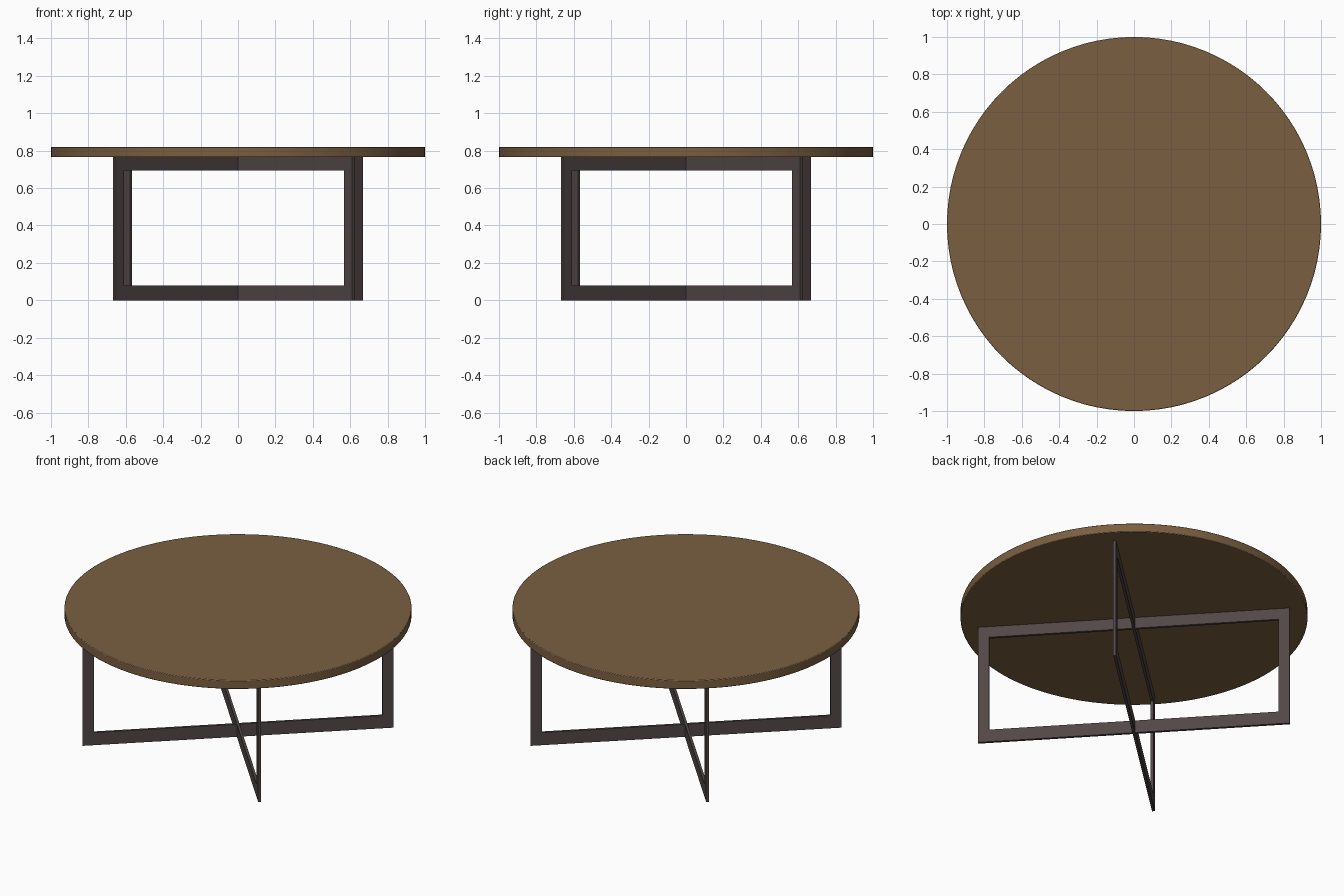
import bpy
import bmesh
import math

default = bpy.data.objects.get("Cube")
if default:
    bpy.data.objects.remove(default, do_unlink=True)


def make_material(name, rgb, roughness):
    mat = bpy.data.materials.new(name)
    mat.use_nodes = True
    color = (*rgb, 1.0)
    mat.diffuse_color = color
    shader = mat.node_tree.nodes["Principled BSDF"]
    shader.inputs["Base Color"].default_value = color
    shader.inputs["Roughness"].default_value = roughness
    return mat


wood = make_material("brown wood", (0.195, 0.114, 0.053), 0.6)
metal = make_material("dark metal", (0.085, 0.063, 0.063), 0.5)

TOP_Z, UNDER_Z = 0.82, 0.765
HALF_LENGTH = 0.905
THICKNESS = 0.016
POST, TOP_RAIL, FOOT_RAIL = 0.065, 0.07, 0.08

# Round tabletop with a slightly softened rim
bpy.ops.mesh.primitive_cylinder_add(
    vertices=96, radius=1.0, depth=TOP_Z - UNDER_Z,
    location=(0, 0, (TOP_Z + UNDER_Z) / 2))
tabletop = bpy.context.object
tabletop.name = "tabletop"
tabletop.data.materials.append(wood)
bevel = tabletop.modifiers.new("soft_rim", "BEVEL")
bevel.width = 0.004
bevel.segments = 2
bevel.limit_method = "ANGLE"
bpy.ops.object.shade_smooth_by_angle(angle=math.radians(35))


def rectangle(bm, half_width, low, high):
    corners = [(-half_width, low), (half_width, low),
               (half_width, high), (-half_width, high)]
    return [bm.verts.new((x, -THICKNESS / 2, z)) for x, z in corners]


def leg_frame(name, angle):
    """Flat rectangular ring standing upright, turned about z."""
    bm = bmesh.new()
    outer = rectangle(bm, HALF_LENGTH, 0, UNDER_Z)
    inner = rectangle(bm, HALF_LENGTH - POST, FOOT_RAIL, UNDER_Z - TOP_RAIL)
    ring = []
    for i in range(4):
        j = (i + 1) % 4
        ring.append(bm.faces.new((outer[i], outer[j], inner[j], inner[i])))
    extruded = bmesh.ops.extrude_face_region(bm, geom=ring, use_keep_orig=True)
    moved = [v for v in extruded["geom"] if isinstance(v, bmesh.types.BMVert)]
    bmesh.ops.translate(bm, verts=moved, vec=(0, THICKNESS, 0))
    bmesh.ops.recalc_face_normals(bm, faces=bm.faces)
    mesh = bpy.data.meshes.new(name)
    bm.to_mesh(mesh)
    bm.free()
    mesh.materials.append(metal)
    frame = bpy.data.objects.new(name, mesh)
    frame.rotation_euler.z = math.radians(angle)
    bpy.context.collection.objects.link(frame)


# Two crossed leg frames
leg_frame("leg_frame_a", 42.9)
leg_frame("leg_frame_b", 42.9 - 90)
